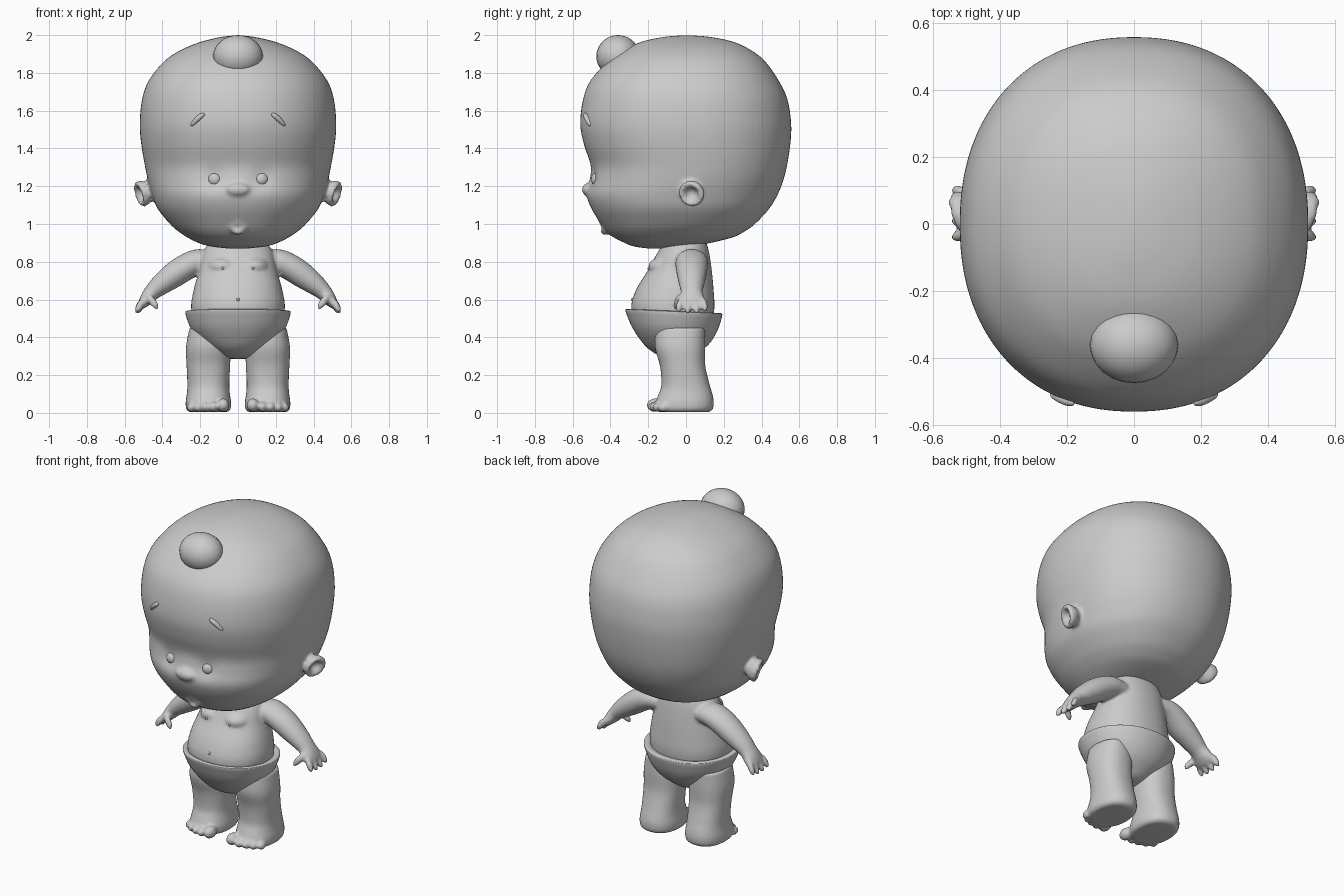
import bpy, bmesh, math
from mathutils import Vector, Matrix
from mathutils.bvhtree import BVHTree

if "Cube" in bpy.data.objects:
    bpy.data.objects.remove(bpy.data.objects["Cube"])

skin = bpy.data.materials.new("plain grey")
skin.diffuse_color = (0.6, 0.6, 0.6, 1)
skin.use_nodes = True
skin.node_tree.nodes["Principled BSDF"].inputs["Base Color"].default_value = skin.diffuse_color


def spline(rows, steps):
    """Catmull-Rom interpolation of tuples."""
    out = []
    for i in range(len(rows) - 1):
        a, b, c, d = (rows[max(0, min(len(rows) - 1, i + k))] for k in (-1, 0, 1, 2))
        for s in range(steps):
            t = s / steps
            out.append(tuple(0.5 * (2 * q + (r - p) * t + (2 * p - 5 * q + 4 * r - u) * t * t
                                    + (3 * q - p - 3 * r + u) * t ** 3)
                             for p, q, r, u in zip(a, b, c, d)))
    return out + [rows[-1]]


def skin_rings(bm, rings):
    """Bridge point rings into a closed skin."""
    loops = [[bm.verts.new(p) for p in ring] for ring in rings]
    n = len(loops[0])
    for a, b in zip(loops, loops[1:]):
        for i in range(n):
            j = (i + 1) % n
            bm.faces.new((a[i], a[j], b[j], b[i]))
    for loop in (loops[0], loops[-1]):
        c = bm.verts.new(sum((v.co for v in loop), Vector()) / n)
        for i in range(n):
            bm.faces.new((loop[i], loop[(i + 1) % n], c))


def stack(bm, rows, cx=0, power=2.0, tilt=0, steps=4, n=64):
    """Horizontal rings given as (z, half width, front y, back y)."""
    rings = []
    for z, rx, yf, yb in spline(rows, steps):
        ring = []
        for i in range(n):
            a = 2 * math.pi * i / n
            c, s = math.cos(a), math.sin(a)
            k = (abs(c) ** power + abs(s) ** power) ** (-1 / power)
            y = (yf + yb) / 2 + (yb - yf) / 2 * s * k
            ring.append(Vector((cx + rx * c * k, y, z + tilt * y)))
        rings.append(ring)
    skin_rings(bm, rings)


def limb(bm, rows, steps=4, n=24):
    """Tube along (x, y, z, thickness, depth along y)."""
    pts = spline(rows, steps)
    rings = []
    for i, p in enumerate(pts):
        d = Vector(pts[min(i + 1, len(pts) - 1)][:3]) - Vector(pts[max(i - 1, 0)][:3])
        side = d.cross(Vector((0, 1, 0))).normalized()
        rings.append([Vector(p[:3]) + side * p[3] * math.cos(2 * math.pi * k / n)
                      + Vector((0, 1, 0)) * p[4] * math.sin(2 * math.pi * k / n) for k in range(n)])
    skin_rings(bm, rings)


def ball(bm, loc, radii, aim=(0, 0, 1)):
    """Ellipsoid whose third radius follows the aim direction."""
    m = (Matrix.Translation(loc) @ Vector(aim).to_track_quat('Z', 'Y').to_matrix().to_4x4()
         @ Matrix.Diagonal((*radii, 1)))
    bmesh.ops.create_uvsphere(bm, u_segments=24, v_segments=16, radius=1, matrix=m)


def lathe(bm, profile, matrix, n=32):
    """Revolve (height, radius) pairs around local z."""
    skin_rings(bm, [[matrix @ Vector((r * math.cos(2 * math.pi * i / n),
                                      r * math.sin(2 * math.pi * i / n), h))
                     for i in range(n)] for h, r in spline(profile, 3)])


def mirror(bm):
    geo = bmesh.ops.duplicate(bm, geom=bm.verts[:] + bm.edges[:] + bm.faces[:])["geom"]
    for v in geo:
        if isinstance(v, bmesh.types.BMVert):
            v.co.x *= -1


def finish(bm, name, voxel=0, smooth=0):
    bmesh.ops.recalc_face_normals(bm, faces=bm.faces)
    me = bpy.data.meshes.new(name)
    bm.to_mesh(me)
    bm.free()
    me.materials.append(skin)
    for p in me.polygons:
        p.use_smooth = True
    ob = bpy.data.objects.new(name, me)
    bpy.context.collection.objects.link(ob)
    if voxel:  # blend overlapping parts into one soft skin
        r = ob.modifiers.new("Blend", 'REMESH')
        r.mode, r.voxel_size, r.use_smooth_shade = 'VOXEL', voxel, True
        s = ob.modifiers.new("Soften", 'SMOOTH')
        s.factor, s.iterations = 0.5, smooth
    return ob


# Ears first, mirrored, then the head around them
bm = bmesh.new()
aim = Vector((0.9, -0.32, -0.28))
ear_m = Matrix.Translation((0.497, 0.035, 1.165)) @ aim.to_track_quat('Z', 'Y').to_matrix().to_4x4()
lathe(bm, [(-0.05, 0.03), (-0.02, 0.055), (0.01, 0.07), (0.03, 0.066), (0.034, 0.052),
           (0.02, 0.038), (0.0, 0.026), (-0.006, 0.006)], ear_m)
mirror(bm)
head = bmesh.new()
stack(head, [(0.87, 0.05, -0.2, -0.08), (0.882, 0.15, -0.28, 0.02), (0.9, 0.21, -0.325, 0.13),
             (0.93, 0.27, -0.385, 0.25), (0.96, 0.315, -0.42, 0.31), (1.0, 0.36, -0.45, 0.365),
             (1.08, 0.425, -0.5, 0.44), (1.155, 0.456, -0.525, 0.485), (1.23, 0.477, -0.51, 0.515),
             (1.31, 0.493, -0.504, 0.535), (1.42, 0.512, -0.54, 0.552), (1.53, 0.52, -0.56, 0.557),
             (1.66, 0.508, -0.545, 0.537), (1.76, 0.472, -0.505, 0.49), (1.86, 0.392, -0.415, 0.42),
             (1.92, 0.305, -0.33, 0.345), (1.965, 0.195, -0.235, 0.25), (1.99, 0.09, -0.12, 0.13),
             (1.998, 0.02, -0.03, 0.04)], power=2.2, n=96)
# Shallow eye sockets
for v in head.verts:
    if v.co.y < 0:
        d2 = (abs(v.co.x) - 0.125) ** 2 + (v.co.z - 1.24) ** 2
        v.co.y += 0.014 * math.exp(-d2 / 0.0025)
face = BVHTree.FromBMesh(head)


def on_face(x, z):
    return face.ray_cast(Vector((x, -2, z)), Vector((0, 1, 0)))[0]


# Nose and pursed lips join the head
ball(head, (0, -0.518, 1.182), (0.066, 0.034, 0.034))
mouth = on_face(0, 0.982)
for dz, w, fwd in ((0.026, 0.036, 0.0), (-0.022, 0.032, 0.008)):
    ball(head, mouth + Vector((0, fwd, dz)), (w, 0.024, 0.018))
for x in (-0.03, 0.03):
    ball(head, mouth + Vector((x, 0.005, 0.002)), (0.014, 0.018, 0.022))
tmp = bpy.data.meshes.new("ear_tmp")
bm.to_mesh(tmp)
bm.free()
head.from_mesh(tmp)
bpy.data.meshes.remove(tmp)
finish(head, "head_with_ears", 0.0115, 4)

# Rounded tuft on the forehead
bm = bmesh.new()
ball(bm, (0, -0.36, 1.888), (0.132, 0.115, 0.112))
finish(bm, "hair_tuft")

# Eyes
bm = bmesh.new()
ball(bm, on_face(0.125, 1.236) + Vector((0, 0.008, 0)), (0.034, 0.034, 0.026), (0.2, -1, 0))
mirror(bm)
finish(bm, "eyes")

# Slanted brows lying on the forehead
bm = bmesh.new()
rows = []
for t, r in ((0, 0.003), (0.08, 0.01), (0.35, 0.014), (0.65, 0.013), (0.92, 0.009), (1, 0.003)):
    p = on_face(0.178 + 0.07 * t, 1.582 - 0.062 * t ** 1.3)
    rows.append((*p, r, 0.016 * r / 0.014))
limb(bm, rows, n=12)
mirror(bm)
finish(bm, "eyebrows")

# Body: one side's arm, hand, leg and toes, mirrored, plus torso
bm = bmesh.new()
limb(bm, [(0.1, 0.03, 0.80, 0.05, 0.07), (0.2, 0.03, 0.802, 0.066, 0.085), (0.27, 0.03, 0.775, 0.07, 0.085),
          (0.34, 0.03, 0.73, 0.068, 0.078), (0.41, 0.03, 0.678, 0.056, 0.066),
          (0.455, 0.03, 0.638, 0.044, 0.058), (0.485, 0.03, 0.602, 0.036, 0.07),
          (0.507, 0.03, 0.572, 0.024, 0.07), (0.515, 0.03, 0.558, 0.01, 0.04)])
for y, drop in ((-0.035, 0.008), (0.01, 0), (0.055, 0), (0.097, 0.012)):
    ball(bm, (0.519, y, 0.56 + drop), (0.017, 0.019, 0.042), (0.45, (y - 0.03) * 2, -0.8))
ball(bm, (0.452, -0.045, 0.588), (0.018, 0.02, 0.05), (-0.55, -0.25, -0.7))
stack(bm, [(0.004, 0.1, -0.14, 0.12), (0.02, 0.117, -0.16, 0.142), (0.06, 0.12, -0.16, 0.147),
           (0.1, 0.114, -0.145, 0.14), (0.15, 0.111, -0.13, 0.125), (0.25, 0.115, -0.138, 0.102),
           (0.35, 0.118, -0.165, 0.102), (0.45, 0.1, -0.16, 0.1)], cx=0.157, power=2.3, n=48)
for x, y, r in ((0.078, -0.162, 0.036), (0.13, -0.168, 0.027), (0.173, -0.16, 0.026),
                (0.213, -0.145, 0.025), (0.248, -0.12, 0.024)):
    ball(bm, (x, y, r + 0.005), (r * 0.9, r, r * 1.3), (0, -1, 0))
ball(bm, (0.08, -0.1, 0.775), (0.085, 0.1, 0.055))      # chest
mirror(bm)
stack(bm, [(0.42, 0.22, -0.25, 0.13), (0.55, 0.248, -0.29, 0.15), (0.65, 0.235, -0.265, 0.146),
           (0.75, 0.207, -0.205, 0.137), (0.85, 0.185, -0.15, 0.122), (0.93, 0.13, -0.1, 0.1)], power=2.2)
body = bm.copy()
front = BVHTree.FromBMesh(bm)
bm.free()
finish(body, "body", 0.0095, 3)

# Nipples and navel
bm = bmesh.new()
for x, z, r in ((-0.08, 0.765, 0.007), (0.08, 0.765, 0.007), (0, 0.6, 0.008)):
    ball(bm, front.ray_cast(Vector((x, -2, z)), Vector((0, 1, 0)))[0], (r, r, r))
finish(bm, "nipples_and_navel")

# Bowl shaped diaper with a rolled rim
bm = bmesh.new()
stack(bm, [(0.285, 0.04, -0.1, 0.0), (0.3, 0.09, -0.15, 0.04), (0.335, 0.145, -0.205, 0.085),
           (0.38, 0.2, -0.245, 0.13), (0.44, 0.248, -0.285, 0.165), (0.5, 0.272, -0.312, 0.186),
           (0.527, 0.279, -0.321, 0.192), (0.535, 0.276, -0.318, 0.189), (0.536, 0.26, -0.302, 0.172),
           (0.525, 0.235, -0.275, 0.14)], tilt=-0.045, power=2.1)
finish(bm, "diaper")
